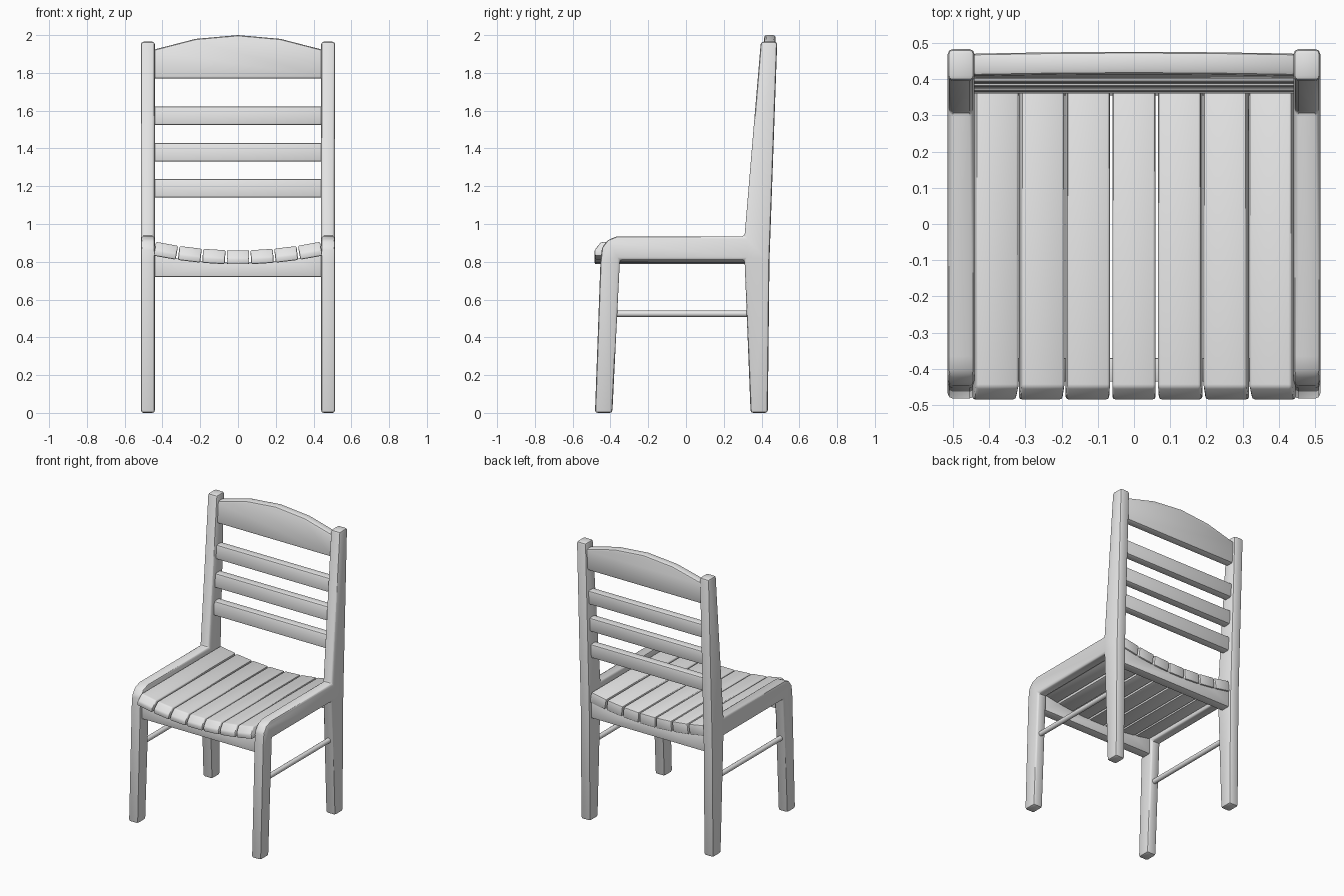
import bpy, bmesh, math
from mathutils import Matrix, Vector

cube = bpy.data.objects.get("Cube")
if cube:
    bpy.data.objects.remove(cube, do_unlink=True)

paint = bpy.data.materials.new("light_grey")
paint.use_nodes = True
GREY = (0.8, 0.8, 0.8, 1.0)
paint.diffuse_color = GREY
paint.node_tree.nodes["Principled BSDF"].inputs["Base Color"].default_value = GREY


def finish(name, bm, bevel=0.0):
    """Round the hard edges, then turn the mesh into a shaded object."""
    bmesh.ops.recalc_face_normals(bm, faces=bm.faces)
    if bevel:
        hard = [e for e in bm.edges if e.calc_face_angle(0) > math.radians(25)]
        bmesh.ops.bevel(bm, geom=hard, offset=bevel, segments=2, profile=0.5,
                        affect='EDGES', clamp_overlap=True)
    mesh = bpy.data.meshes.new(name)
    bm.to_mesh(mesh)
    bm.free()
    mesh.materials.append(paint)
    obj = bpy.data.objects.new(name, mesh)
    bpy.context.collection.objects.link(obj)
    bpy.ops.object.select_all(action='DESELECT')
    obj.select_set(True)
    bpy.context.view_layer.objects.active = obj
    bpy.ops.object.shade_smooth_by_angle(angle=math.radians(40))
    return obj


def prism(name, profile, place, start, end, bevel):
    """Extrude a flat profile; place(u, v, depth) gives each position."""
    bm = bmesh.new()
    rings = [[bm.verts.new(place(u, v, d)) for u, v in profile] for d in (start, end)]
    bm.faces.new(rings[0])
    bm.faces.new(rings[1])
    n = len(profile)
    for i in range(n):
        j = (i + 1) % n
        bm.faces.new((rings[0][i], rings[0][j], rings[1][j], rings[1][i]))
    return finish(name, bm, bevel)


def along_x(y, z, x):
    return Vector((x, y, z))


def along_y(x, z, y):
    return Vector((x, y, z))


def leaning(x, z, y):
    return Vector((x, y + 0.065 * (z - 1.14), z))


def seat_height(x):
    return 0.823 + 0.235 * x * x


# Side frames: front leg, seat rail, back leg and back post in one outline (y, z)
frame = [(-0.482, 0), (-0.39, 0), (-0.35, 0.81), (0.31, 0.81), (0.342, 0),
         (0.433, 0), (0.442, 0.81), (0.483, 1.965), (0.396, 1.965),
         (0.31, 0.935), (-0.365, 0.935), (-0.415, 0.915), (-0.445, 0.875),
         (-0.453, 0.80)]
for side, sign in (("left", 1), ("right", -1)):
    prism(side + "_side_frame", frame, along_x, sign * 0.44, sign * 0.514, 0.014)

    # Round stretcher between the legs
    bm = bmesh.new()
    bmesh.ops.create_cone(bm, cap_ends=True, segments=16, radius1=0.017,
                          radius2=0.017, depth=0.72,
                          matrix=Matrix.Translation((sign * 0.477, -0.022, 0.525))
                          @ Matrix.Rotation(math.pi / 2, 4, 'X'))
    finish(side + "_stretcher", bm)

# Seat slats, set along a shallow dip, with a sloped front end
slat = [(-0.484, -0.036), (0.43, -0.036), (0.43, 0.038), (-0.45, 0.038), (-0.484, -0.004)]
for i in range(-3, 4):
    cx = i * 0.1275
    tilt = Matrix.Translation((cx, 0, seat_height(cx))) @ Matrix.Rotation(
        -math.atan(0.47 * cx), 4, 'Y')
    prism("seat_slat_%d" % (i + 4), slat,
          lambda y, z, x: tilt @ Vector((x, y, z)), -0.0595, 0.0595, 0.008)

# Cross rails under the seat, their top edge following the dip
dip = [(x / 10, seat_height(x / 10) - 0.03) for x in (4.5, 3, 1.5, 0, -1.5, -3, -4.5)]
rail = [(-0.45, 0.72), (0.45, 0.72)] + dip
prism("front_seat_rail", rail, along_y, -0.435, -0.37, 0.004)
prism("back_seat_rail", rail, along_y, 0.355, 0.42, 0.004)

# Back slats
for i, z in enumerate((1.14, 1.33, 1.525)):
    bar = [(-0.45, z), (0.45, z), (0.45, z + 0.098), (-0.45, z + 0.098)]
    prism("back_slat_%d" % (i + 1), bar, leaning, 0.36, 0.42, 0.01)

# Arched top rail
arch = [(-0.45, 1.77), (0.45, 1.77), (0.45, 1.922), (0.225, 1.98), (0, 2.0),
        (-0.225, 1.98), (-0.45, 1.922)]
prism("top_rail", arch, leaning, 0.358, 0.42, 0.014)
